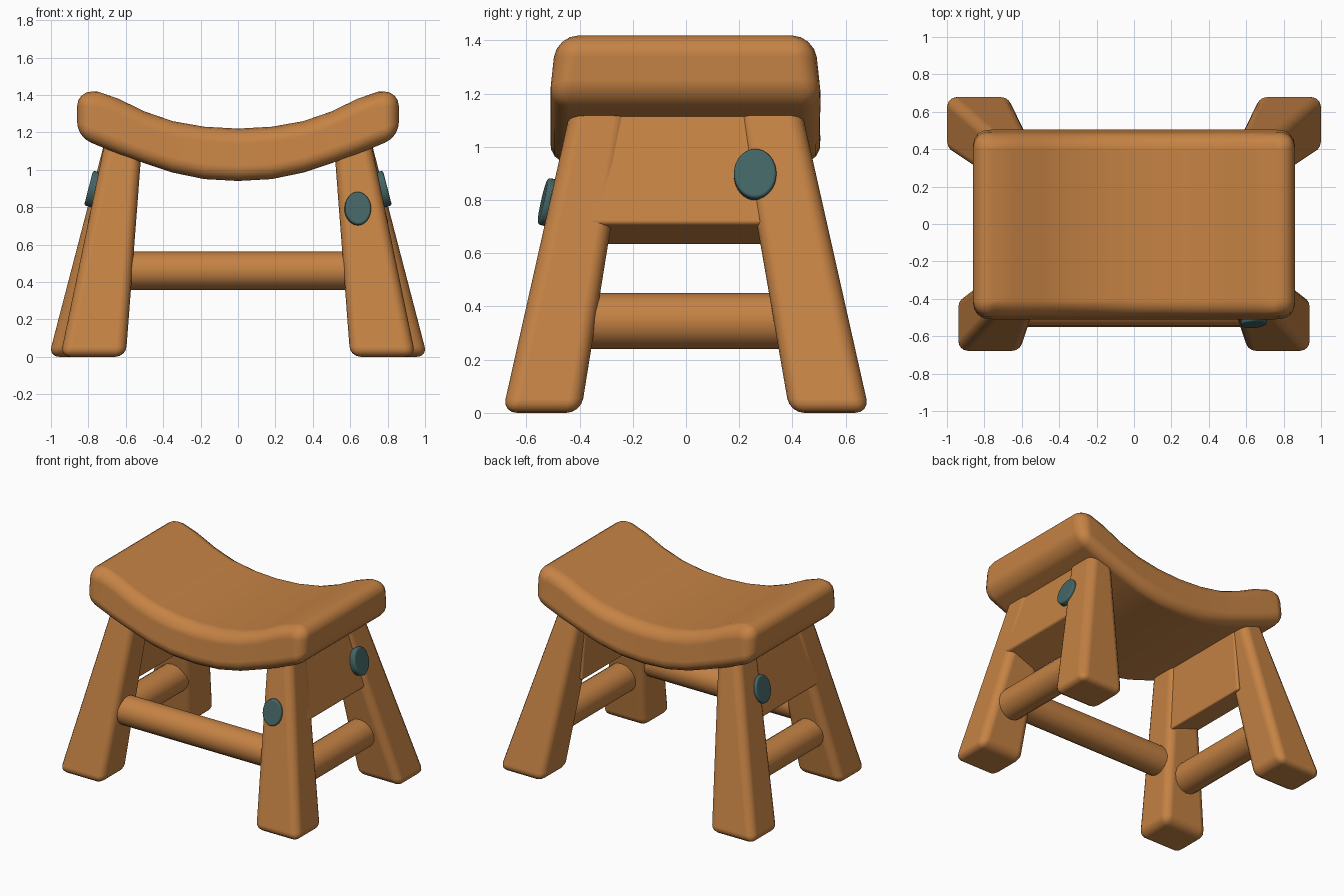
import bpy, bmesh
from mathutils import Vector

if "Cube" in bpy.data.objects:
    bpy.data.objects.remove(bpy.data.objects["Cube"])


def material(name, rgb):
    m = bpy.data.materials.new(name)
    m.diffuse_color = (*rgb, 1)
    m.use_nodes = True
    m.node_tree.nodes["Principled BSDF"].inputs["Base Color"].default_value = m.diffuse_color
    return m


WOOD = material("warm wood", (0.56, 0.225, 0.058))
PEG = material("slate teal", (0.058, 0.13, 0.13))


def finish(name, bm, mat, bevel, angle=0.6, segments=4):
    bmesh.ops.recalc_face_normals(bm, faces=bm.faces)
    for f in bm.faces:
        f.smooth = True
    mesh = bpy.data.meshes.new(name)
    bm.to_mesh(mesh)
    bm.free()
    mesh.materials.append(mat)
    ob = bpy.data.objects.new(name, mesh)
    bpy.context.collection.objects.link(ob)
    mod = ob.modifiers.new("rounding", 'BEVEL')
    mod.width, mod.segments = bevel, segments
    mod.limit_method, mod.angle_limit = 'ANGLE', angle
    mod.harden_normals = True
    return ob


def loft(name, rings, mat, bevel):
    """Skin a list of four-point rings and cap both ends."""
    bm = bmesh.new()
    vs = [[bm.verts.new(p) for p in r] for r in rings]
    for a, b in zip(vs, vs[1:]):
        for i in range(4):
            j = (i + 1) % 4
            bm.faces.new((a[i], a[j], b[j], b[i]))
    bm.faces.new(vs[0])
    bm.faces.new(vs[-1])
    return finish(name, bm, mat, bevel)


def rect(s, x0, x1, y0, y1, z):
    return [(s * x0, y0, z), (s * x1, y0, z), (s * x1, y1, z), (s * x0, y1, z)]


def rod(name, centre, direction, length, rx, ry, mat, bevel, sides):
    bm = bmesh.new()
    bmesh.ops.create_cone(bm, cap_ends=True, segments=sides, radius1=1,
                          radius2=1, depth=length)
    bmesh.ops.scale(bm, vec=(rx, ry, 1), verts=bm.verts)
    ob = finish(name, bm, mat, bevel, angle=1.0, segments=3)
    ob.rotation_mode = 'QUATERNION'
    ob.rotation_quaternion = Vector(direction).to_track_quat('Z', 'Y')
    ob.location = centre
    return ob


# Saddle seat: (x, bottom z, top z) stations, mirrored
half = [(0, .94, 1.22), (.18, .95, 1.23), (.35, .985, 1.26), (.5, 1.035, 1.312),
        (.64, 1.085, 1.38), (.75, 1.13, 1.418), (.86, 1.175, 1.42)]
stations = [(-x, b, t) for x, b, t in half[:0:-1]] + half
loft("seat", [[(x, -.52, b), (x, -.485, t), (x, .48, t), (x, .515, b)]
              for x, b, t in stations], WOOD, .08)

for s, side in ((-1, "left"), (1, "right")):
    # Splayed, tapered legs
    loft(f"front_leg_{side}", [rect(s, .60, .95, -.69, -.395, 0),
                               rect(s, .51, .705, -.425, -.205, 1.18)], WOOD, .055)
    loft(f"back_leg_{side}", [rect(s, .66, 1.012, .39, .69, 0),
                              rect(s, .53, .705, .185, .425, 1.18)], WOOD, .055)
    # Thick end apron with sloping underside
    loft(f"apron_{side}", [[(s * .57, y, .63), (s * .805, y, .71),
                            (s * .70, y, 1.15), (s * .53, y, 1.15)]
                           for y in (-.36, .36)], WOOD, .015)
    # Side stretcher and peg cap
    rod(f"side_stretcher_{side}", (s * .74, 0, .345), (0, 1, 0), .9,
        .105, .105, WOOD, .01, 16)
    rod(f"side_peg_{side}", (s * .77, .26, .895), (s * .97, 0, .25), .06,
        .08, .096, PEG, .012, 32)

# Front stretcher and front peg cap
rod("front_stretcher", (0, -.45, .46), (1, 0, 0), 1.4, .102, .102, WOOD, .01, 16)
rod("front_peg", (.64, -.51, .79), (.1, -.97, .22), .06, .07, .09, PEG, .012, 32)
